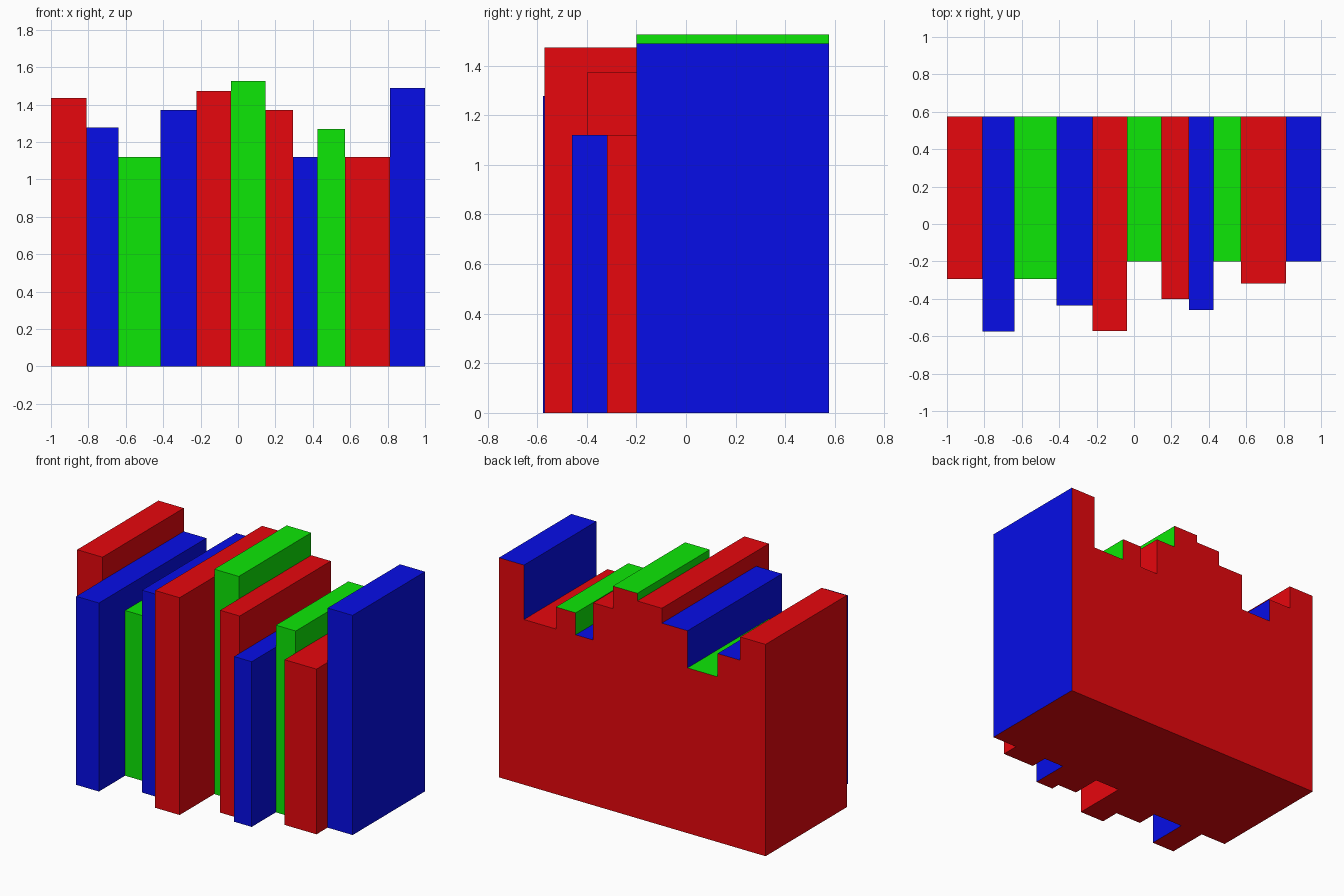
import bpy, bmesh

if "Cube" in bpy.data.objects:
    bpy.data.objects.remove(bpy.data.objects["Cube"])


def material(name, rgb):
    m = bpy.data.materials.new(name)
    m.diffuse_color = (*rgb, 1)
    m.use_nodes = True
    m.node_tree.nodes["Principled BSDF"].inputs["Base Color"].default_value = m.diffuse_color
    return m


MATS = {
    "red": material("red", (0.80, 0.002, 0.004)),
    "green": material("green", (0.004, 0.80, 0.002)),
    "blue": material("blue", (0.002, 0.004, 0.80)),
}
BACK = 0.576


def book(name, x0, x1, front, height, colour):
    """Box-shaped book; cover colour all round, red on the back and underside."""
    bm = bmesh.new()
    bmesh.ops.create_cube(bm, size=1)
    for v in bm.verts:
        v.co.x = x1 if v.co.x > 0 else x0
        v.co.y = BACK if v.co.y > 0 else front
        v.co.z = height if v.co.z > 0 else 0
    bm.normal_update()
    for f in bm.faces:
        f.material_index = int(f.normal.y > 0.5 or f.normal.z < -0.5)
    me = bpy.data.meshes.new(name)
    me.materials.append(MATS[colour])
    me.materials.append(MATS["red"])
    bm.to_mesh(me)
    bm.free()
    bpy.context.collection.objects.link(bpy.data.objects.new(name, me))


# Row of books, left to right: right edge, front y, height, colour
BOOKS = [
    (-0.81, -0.295, 1.436, "red"),
    (-0.64, -0.576, 1.278, "blue"),
    (-0.415, -0.295, 1.12, "green"),
    (-0.222, -0.436, 1.372, "blue"),
    (-0.038, -0.571, 1.473, "red"),
    (0.146, -0.20, 1.525, "green"),
    (0.293, -0.40, 1.372, "red"),
    (0.424, -0.459, 1.12, "blue"),
    (0.573, -0.20, 1.269, "green"),
    (0.812, -0.319, 1.12, "red"),
    (1.0, -0.20, 1.489, "blue"),
]
left = -1.0
for i, (right, front, height, colour) in enumerate(BOOKS, 1):
    book(f"book_{i}", left, right, front, height, colour)
    left = right
